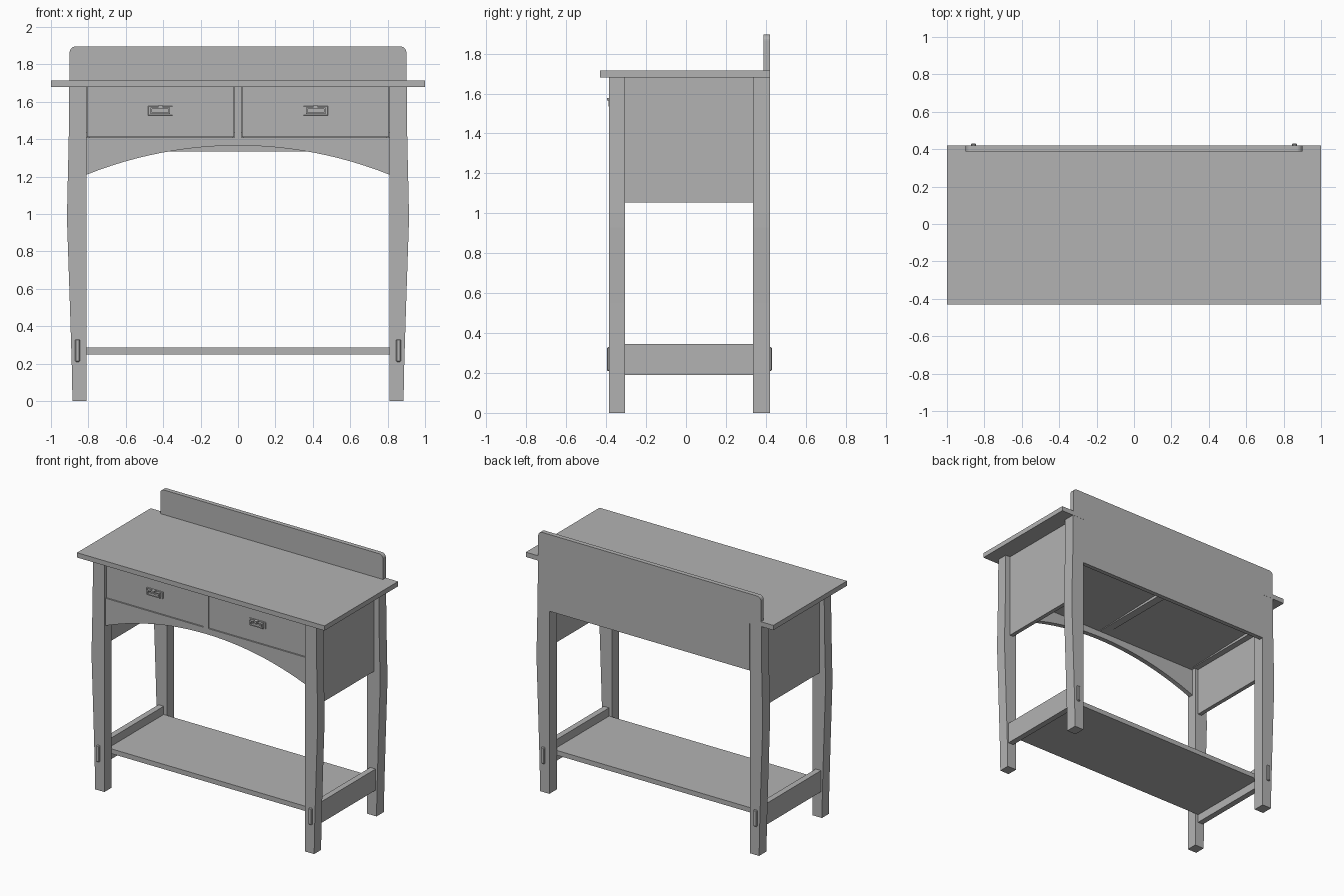
import bpy, math
from mathutils import Vector

cube = bpy.data.objects.get("Cube")
if cube:
    bpy.data.objects.remove(cube, do_unlink=True)

GREY = (0.45, 0.45, 0.45, 1)
mat = bpy.data.materials.new("plain grey")
mat.use_nodes = True
mat.diffuse_color = GREY
mat.node_tree.nodes["Principled BSDF"].inputs["Base Color"].default_value = GREY


def add_mesh(name, verts, faces):
    me = bpy.data.meshes.new(name)
    me.from_pydata(verts, [], faces)
    me.materials.append(mat)
    ob = bpy.data.objects.new(name, me)
    bpy.context.collection.objects.link(ob)
    return ob


def plate(name, outline, y0, y1):
    """Counter-clockwise xz outline extruded from y0 (front) to y1 (back)."""
    n = len(outline)
    verts = [(x, y, z) for y in (y0, y1) for x, z in outline]
    faces = [tuple(range(n)), tuple(reversed(range(n, 2 * n)))]
    faces += [(i, i + n, (i + 1) % n + n, (i + 1) % n) for i in range(n)]
    return add_mesh(name, verts, faces)


def box(name, x, y, z, bevel=0):
    ob = plate(name, [(x[0], z[0]), (x[1], z[0]), (x[1], z[1]), (x[0], z[1])], *y)
    if bevel:
        mod = ob.modifiers.new("bevel", "BEVEL")
        mod.width, mod.segments = bevel, 1
    return ob


def mirrored(ob):
    """Mirror a part across x = 0."""
    ob.modifiers.new("mirror", "MIRROR").use_axis[0] = True
    return ob


FRONT, BACK = -0.385, 0.42      # outer faces of the legs
IN_F, IN_B = -0.305, 0.335      # inner faces of the legs
INNER = 0.81                    # half the gap between the legs
UNDER, TOP = 1.68, 1.715        # table top

# Table top
box("table_top", (-1, 1), (-0.43, BACK), (UNDER, TOP))

# Back board: narrow between the legs, wide above the top, rounded corners
R, HALF, HIGH = 0.03, 0.90, 1.895
corner = [(R * math.cos(a * math.pi / 12), R * math.sin(a * math.pi / 12)) for a in range(7)]
right = [(INNER, 1.335), (INNER, UNDER), (HALF, UNDER)]
right += [(HALF - R + cx, HIGH - R + cz) for cx, cz in corner]
plate("back_board", right + [(-x, z) for x, z in reversed(right)], 0.388, BACK + 0.001)

# Legs with a gently swelling outer side
side = [(0.885, 0), (0.889, 0.2), (0.90, 0.55), (0.913, 0.93), (0.914, 1.0),
        (0.912, 1.1), (0.905, 1.4), (0.903, UNDER)]
for name, y0, y1 in (("front_leg", FRONT, IN_F), ("back_leg", IN_B, BACK)):
    mirrored(plate(name, [(INNER, 0)] + side + [(INNER, UNDER)], y0, y1))

# Side panels, lower side rails and their through tenons
mirrored(box("side_panel", (0.835, 0.865), (IN_F, IN_B), (1.055, UNDER)))
mirrored(box("side_rail", (0.835, 0.878), (IN_F, IN_B), (0.19, 0.345)))
for name, y in (("front_tenon", (FRONT - 0.011, IN_F - 0.02)),
                ("back_tenon", (IN_B + 0.02, BACK + 0.011))):
    mirrored(box(name, (0.844, 0.871), y, (0.21, 0.33), 0.005))

# Lower shelf
box("lower_shelf", (-0.835, 0.835), (IN_F, IN_B), (0.25, 0.285))

# Arched apron below the drawers
LEDGE, END, RISE = 1.41, 1.21, 0.156
rad = (INNER ** 2 + RISE ** 2) / (2 * RISE)
arch = []
for i in range(25):
    x = -INNER + 2 * INNER * i / 24
    arch.append((x, END + RISE - rad + math.sqrt(rad ** 2 - x ** 2)))
plate("arched_apron", arch + [(INNER, LEDGE), (-INNER, LEDGE)], -0.37, -0.335)

# Drawer divider, runners and drawers
box("drawer_divider", (-0.02, 0.02), (-0.37, -0.335), (LEDGE, UNDER))
box("centre_runner", (-0.03, 0.03), (-0.335, 0.388), (LEDGE, 1.435))
mirrored(box("side_runner", (0.79, 0.835), (IN_F, IN_B), (LEDGE, 1.435)))
mirrored(box("drawer", (0.021, 0.808), (-0.363, 0.385), (1.412, UNDER - 0.002)))
drawer = bpy.data.objects["drawer"]
for v in drawer.data.vertices:          # raise the drawer floor behind its front
    if v.co.y > 0 and v.co.z < 1.5:
        v.co.z = 1.435

# Drawer handles: back plate, hanging bail and centre boss
CX = 0.415
mirrored(box("handle_plate", (CX - 0.066, CX + 0.066), (-0.369, -0.362), (1.527, 1.577), 0.002))
for name, x, z in (("bail_top", (-0.052, 0.052), (1.562, 1.57)),
                   ("bail_bottom", (-0.052, 0.052), (1.535, 1.543)),
                   ("bail_left", (0.044, 0.052), (1.543, 1.562)),
                   ("bail_right", (-0.052, -0.044), (1.543, 1.562))):
    mirrored(box(name, (CX + x[0], CX + x[1]), (-0.388, -0.369), z))
mirrored(box("handle_boss", (CX - 0.013, CX + 0.013), (-0.396, -0.369), (1.565, 1.579)))
